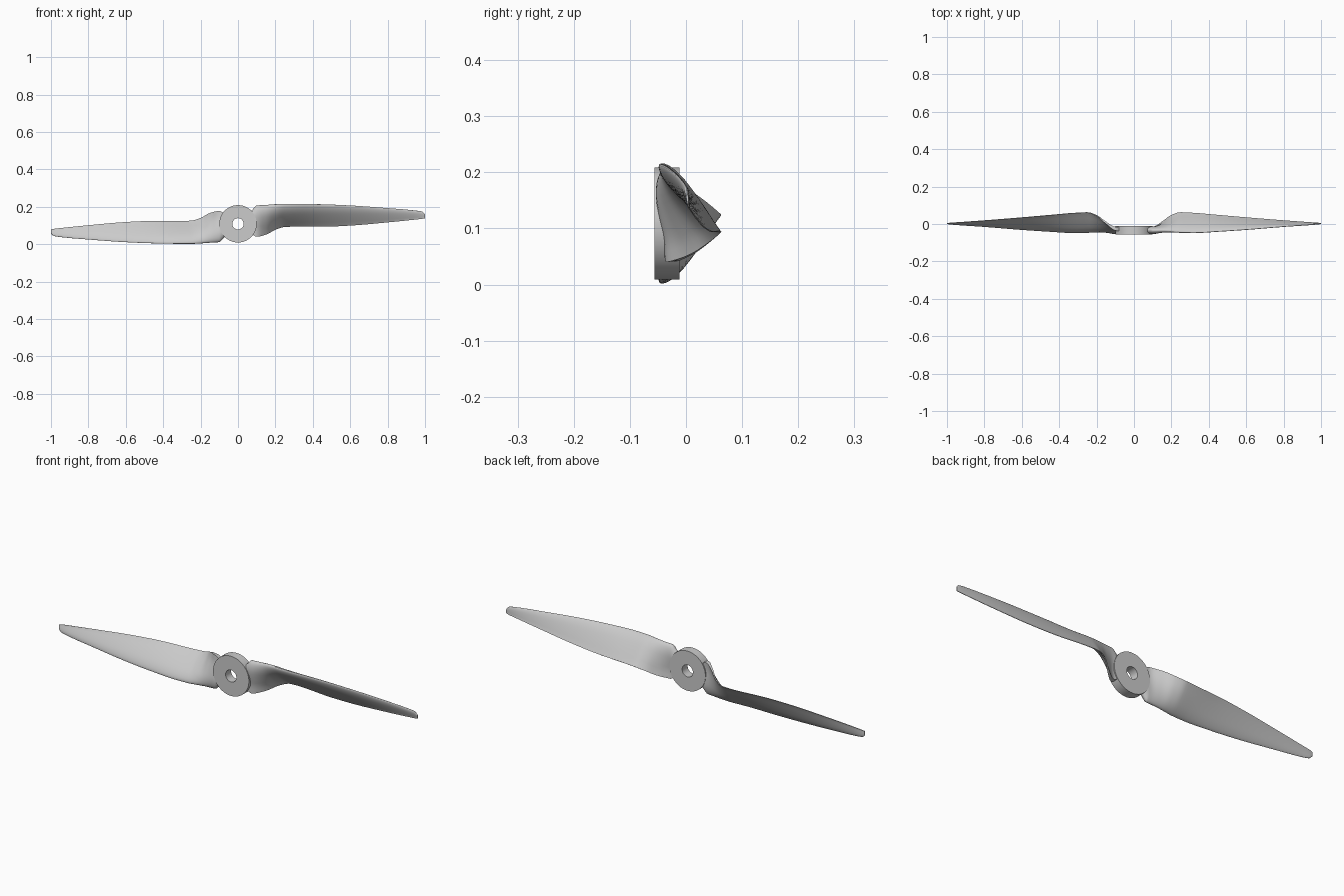
import bpy, bmesh, math

if "Cube" in bpy.data.objects:
    bpy.data.objects.remove(bpy.data.objects["Cube"])

CZ = 0.109  # height of the spin axis

# Blade stations: x, leading edge y/z, trailing edge y/z, thickness, trailing thickness
STATIONS = [
    (.06, -.034, .165, -.028, .060, .034, .022),
    (.08, -.034, .188, -.026, .050, .036, .022),
    (.10, -.035, .207, -.024, .041, .040, .020),
    (.15, -.036, .210, .008, .053, .038, .012),
    (.20, -.040, .213, .046, .079, .034, .006),
    (.25, -.045, .215, .062, .093, .030, .003),
    (.32, -.047, .215, .059, .095, .026, .002),
    (.45, -.040, .213, .048, .094, .021, .002),
    (.60, -.030, .207, .035, .100, .017, .002),
    (.80, -.014, .193, .019, .117, .012, .002),
    (.94, -.004, .181, .009, .131, .009, .002),
    (.985, 0, .174, .006, .136, .007, .002),
    (1.0, .002, .161, .004, .139, .004, .002),
]


def slopes(xs, vs):
    d = [(b - a) / (q - p) for p, q, a, b in zip(xs, xs[1:], vs, vs[1:])]
    mid = [2 * a * b / (a + b) if a * b > 0 else 0 for a, b in zip(d, d[1:])]
    return [d[0]] + mid + [d[-1]]


def smooth_stations(rows, steps=5):
    """Monotone cubic interpolation between the stations."""
    cols = list(zip(*rows))
    m = [slopes(cols[0], c) for c in cols]
    out = []
    for i in range(len(rows) - 1):
        h = rows[i + 1][0] - rows[i][0]
        for k in range(steps):
            t = k / steps
            a, b = 2*t**3 - 3*t*t + 1, t**3 - 2*t*t + t
            c, e = 3*t*t - 2*t**3, t**3 - t*t
            row = [a*p + b*h*s[i] + c*q + e*h*s[i + 1]
                   for p, q, s in zip(rows[i], rows[i + 1], m)]
            row[0] = rows[i][0] + t * h
            out.append(row)
    return out + [rows[-1]]


def section(ly, lz, ty, tz, th, te, n=14):
    """Closed airfoil: rounded leading edge, thin trailing edge."""
    dy, dz = ty - ly, tz - lz
    length = math.hypot(dy, dz)
    ny, nz = dz / length, -dy / length      # towards the front face
    front, back = [], []
    for i in range(n + 1):
        u = 1 - math.cos(math.pi / 2 * i / n)
        if u < .3:
            w = th * math.sqrt(max(0, 1 - ((.3 - u) / .3) ** 2))
        else:
            w = max(te, th * (1 - ((u - .3) / .7) ** 1.5))
        y, z = ly + dy * u, lz + dz * u
        front.append((y + ny * w * .55, z + nz * w * .55))
        back.append((y - ny * w * .45, z - nz * w * .45))
    return front + back[:0:-1]


def finish(bm, name):
    bmesh.ops.recalc_face_normals(bm, faces=bm.faces)
    mesh = bpy.data.meshes.new(name)
    bm.to_mesh(mesh)
    bm.free()
    ob = bpy.data.objects.new(name, mesh)
    bpy.context.collection.objects.link(ob)
    bpy.ops.object.select_all(action='DESELECT')
    ob.select_set(True)
    bpy.context.view_layer.objects.active = ob
    bpy.ops.object.shade_smooth_by_angle(angle=math.radians(35))


def bridge(bm, a, b):
    for i in range(len(a)):
        j = (i + 1) % len(a)
        bm.faces.new((a[i], a[j], b[j], b[i]))


# Twisted blades, the second turned half a revolution about the axis
for side, name in ((1, "right_blade"), (-1, "left_blade")):
    bm = bmesh.new()
    rings = [[bm.verts.new((side * r[0], y, CZ + side * (z - CZ)))
              for y, z in section(*r[1:])] for r in smooth_stations(STATIONS)]
    for a, b in zip(rings, rings[1:]):
        bridge(bm, a, b)
    bm.faces.new(rings[0])
    bm.faces.new(rings[-1])
    finish(bm, name)

# Hub disc with a shaft bore
bm = bmesh.new()
N = 64
rings = [[bm.verts.new((r * math.cos(2 * math.pi * i / N), y,
                        CZ + r * math.sin(2 * math.pi * i / N))) for i in range(N)]
         for r, y in ((.1, -.056), (.1, -.012), (.03, -.012), (.03, -.056))]
for k in range(4):
    bridge(bm, rings[k], rings[(k + 1) % 4])
finish(bm, "hub")
